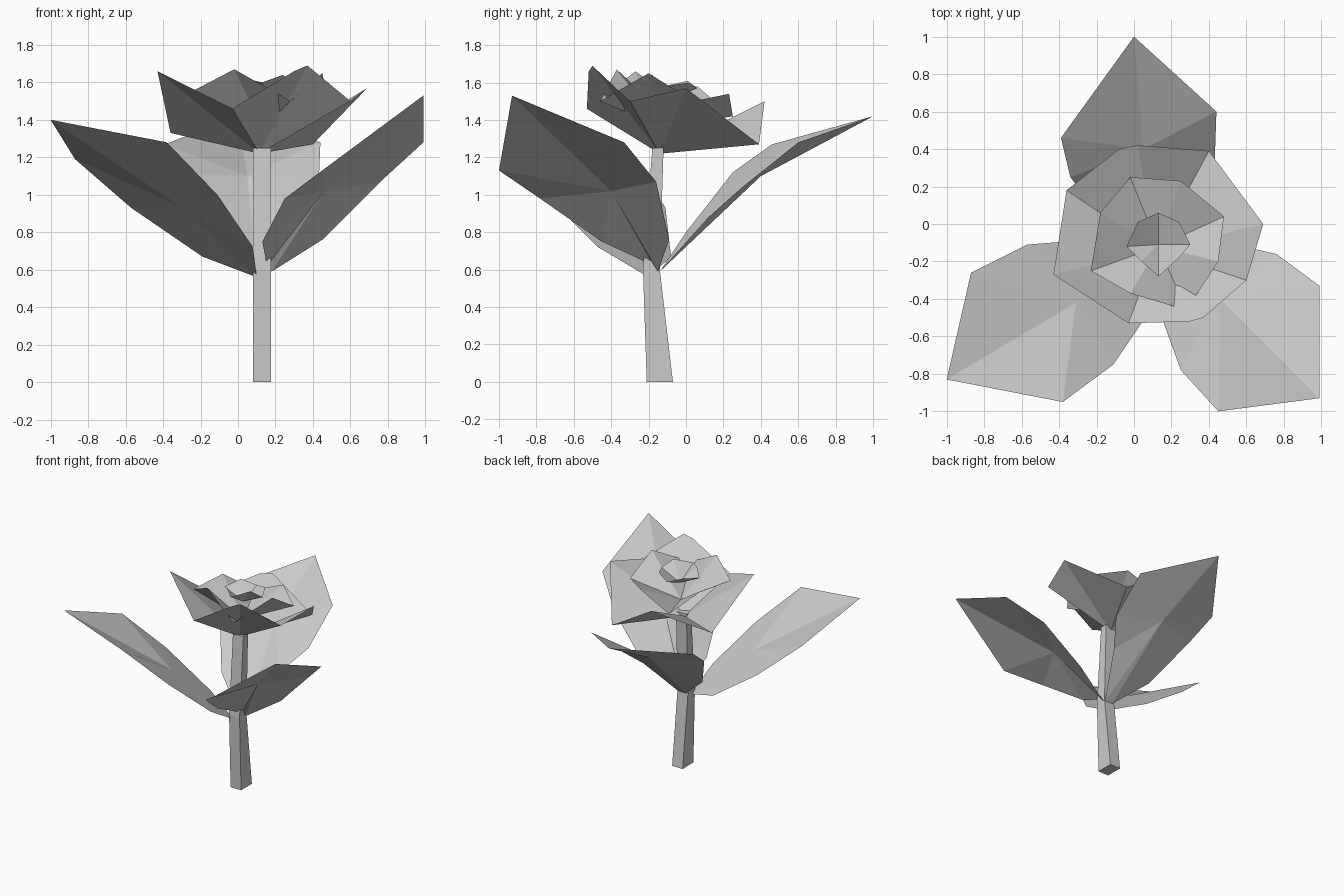
import bpy

if "Cube" in bpy.data.objects:
    bpy.data.objects.remove(bpy.data.objects["Cube"], do_unlink=True)

# Single plain grey for the whole plant
grey = bpy.data.materials.new("plain_grey")
grey.use_nodes = True
colour = (0.6, 0.6, 0.6, 1.0)
grey.diffuse_color = colour
grey.node_tree.nodes["Principled BSDF"].inputs["Base Color"].default_value = colour


def add_mesh(name, points, faces):
    """Create a flat-shaded object from points and faces."""
    mesh = bpy.data.meshes.new(name)
    mesh.from_pydata(points, [], faces)
    mesh.update()
    mesh.materials.append(grey)
    part = bpy.data.objects.new(name, mesh)
    bpy.context.scene.collection.objects.link(part)
    return part


def add_fan(name, centre, rim, closed=True):
    """Folded sheet: triangles running from a centre point to its rim."""
    count = len(rim)
    last = count if closed else count - 1
    faces = [(0, i + 1, (i + 1) % count + 1) for i in range(last)]
    return add_mesh(name, [centre] + rim, faces)


def add_stem(name, sections, left, right):
    """Square tube through sections given as (height, front, back)."""
    points = []
    for height, front, back in sections:
        points += [(left, front, height), (right, front, height),
                   (right, back, height), (left, back, height)]
    faces = [(3, 2, 1, 0)]
    for ring in range(len(sections) - 1):
        base = ring * 4
        for side in range(4):
            after = (side + 1) % 4
            faces.append((base + side, base + after,
                          base + after + 4, base + side + 4))
    top = len(points) - 4
    faces.append((top, top + 1, top + 2, top + 3))
    return add_mesh(name, points, faces)


# Stem, pinched where the leaves grow out
add_stem("stem", [(0, -0.21, -0.07), (0.6, -0.23, -0.14), (1.25, -0.18, -0.12)],
         left=0.08, right=0.175)

# Leaves, each a rim running round from the tip, folded at the middle
add_fan("left_leaf", (0.46, -0.4, 1.02), [
    (0.99, -0.93, 1.53), (0.45, -1.0, 1.13), (0.25, -0.78, 0.98),
    (0.13, -0.45, 0.75), (0.155, -0.17, 0.62), (0.18, -0.15, 0.59),
    (0.45, -0.09, 0.76), (0.76, -0.16, 1.07), (0.99, -0.33, 1.28)][::-1])

add_fan("right_leaf", (-0.31, -0.42, 0.94), [
    (-1.0, -0.83, 1.4), (-0.87, -0.26, 1.19), (-0.57, -0.11, 0.93),
    (-0.19, -0.08, 0.67), (0.1, -0.2, 0.56), (0.08, -0.47, 0.72),
    (-0.11, -0.75, 1.0), (-0.38, -0.95, 1.28)][::-1])

add_fan("back_leaf", (0.05, 0.4, 1.1), [
    (0.0, 1.0, 1.42), (-0.39, 0.46, 1.27), (-0.34, 0.25, 1.12),
    (-0.15, 0.0, 0.8), (0.1, -0.14, 0.59), (0.17, -0.14, 0.59),
    (0.3, 0.12, 0.88), (0.43, 0.3, 1.04), (0.44, 0.6, 1.28)])

# Outer petals spread from the top of the stem
heart = (0.115, -0.14, 1.22)
front_right = (-0.03, -0.53, 1.46)
front_left = (0.6, -0.3, 1.5)
back_left = (0.4, 0.39, 1.27)
back_right = (-0.36, 0.18, 1.33)
outer_petals = {
    "front": [front_right, (0.3, -0.52, 1.66), (0.37, -0.5, 1.69), front_left],
    "left": [front_left, (0.69, 0.0, 1.57), back_left],
    "back": [back_left, (0.02, 0.42, 1.5), (-0.08, 0.4, 1.48), back_right],
    "right": [back_right, (-0.43, -0.27, 1.66), front_right],
}
for side, rim in outer_petals.items():
    add_fan("outer_petal_" + side, heart, rim, closed=False)

# Inner petals form a smaller ragged cup
add_fan("inner_petals", (0.13, -0.12, 1.36), [
    (-0.02, -0.37, 1.67), (0.28, -0.46, 1.5), (0.45, -0.2, 1.65),
    (0.48, 0.04, 1.5), (0.25, 0.23, 1.54), (-0.02, 0.25, 1.42),
    (-0.18, 0.06, 1.58), (-0.23, -0.25, 1.56)])

# Small open bud in the middle
add_fan("bud", (0.13, -0.11, 1.5), [
    (0.13, -0.28, 1.6), (0.24, -0.18, 1.64), (0.3, -0.11, 1.58),
    (0.24, 0.01, 1.6), (0.13, 0.06, 1.57), (0.02, 0.01, 1.61),
    (-0.04, -0.12, 1.58), (0.04, -0.2, 1.62)])
